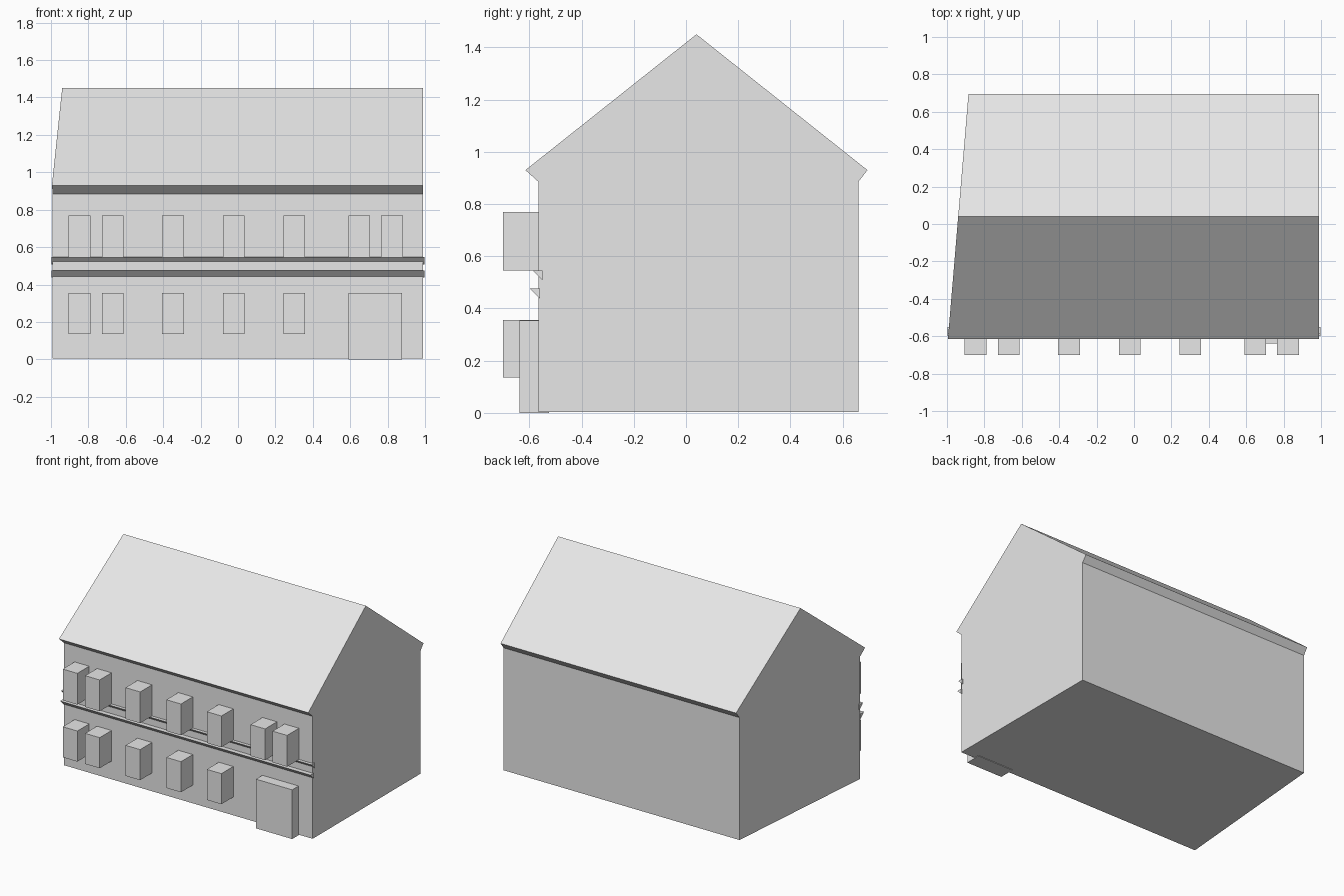
import bpy

if "Cube" in bpy.data.objects:
    bpy.data.objects.remove(bpy.data.objects["Cube"])

plaster = bpy.data.materials.new("light_grey")
plaster.diffuse_color = (0.8, 0.8, 0.8, 1)
plaster.use_nodes = True
plaster.node_tree.nodes["Principled BSDF"].inputs["Base Color"].default_value = plaster.diffuse_color


def left_edge(y):
    """Skewed left end of the house."""
    return -0.995 + 0.084 * (y + 0.615)


def prism(name, profile, left, right):
    """Extrude a (y, z) profile along x; left may vary with y."""
    n = len(profile)
    verts = [(left(y), y, z) for y, z in profile] + [(right, y, z) for y, z in profile]
    faces = [tuple(reversed(range(n))), tuple(range(n, 2 * n))]
    faces += [(i, (i + 1) % n, n + (i + 1) % n, n + i) for i in range(n)]
    mesh = bpy.data.meshes.new(name)
    mesh.from_pydata(verts, [], faces)
    mesh.materials.append(plaster)
    obj = bpy.data.objects.new(name, mesh)
    bpy.context.collection.objects.link(obj)
    return obj


def box(name, x0, x1, y0, y1, z0, z1):
    return prism(name, [(y0, z0), (y1, z0), (y1, z1), (y0, z1)], lambda y: x0, x1)


# House body with gable roof and flared eaves
prism("house_body", [(-0.565, 0.004), (0.66, 0.004), (0.66, 0.885), (0.695, 0.93),
                     (0.04, 1.45), (-0.615, 0.93), (-0.565, 0.885)], left_edge, 0.99)

# Projecting windows: seven upstairs, five downstairs
window_x = [-0.847, -0.669, -0.347, -0.022, 0.3, 0.648, 0.823]
for i, x in enumerate(window_x):
    box(f"upper_window_{i + 1}", x - 0.058, x + 0.058, -0.70, -0.56, 0.545, 0.77)
    if i < 5:
        box(f"lower_window_{i + 1}", x - 0.058, x + 0.058, -0.70, -0.56, 0.135, 0.355)

# Wide door
box("door", 0.59, 0.878, -0.638, -0.525, 0, 0.354)

# Wedge-shaped ledges between the storeys
for name, y, z in (("upper_ledge", -0.55, 0.546), ("lower_ledge", -0.56, 0.476)):
    prism(name, [(y - 0.038, z), (y, z - 0.038), (y, z)], lambda y: -0.998, 0.996)
